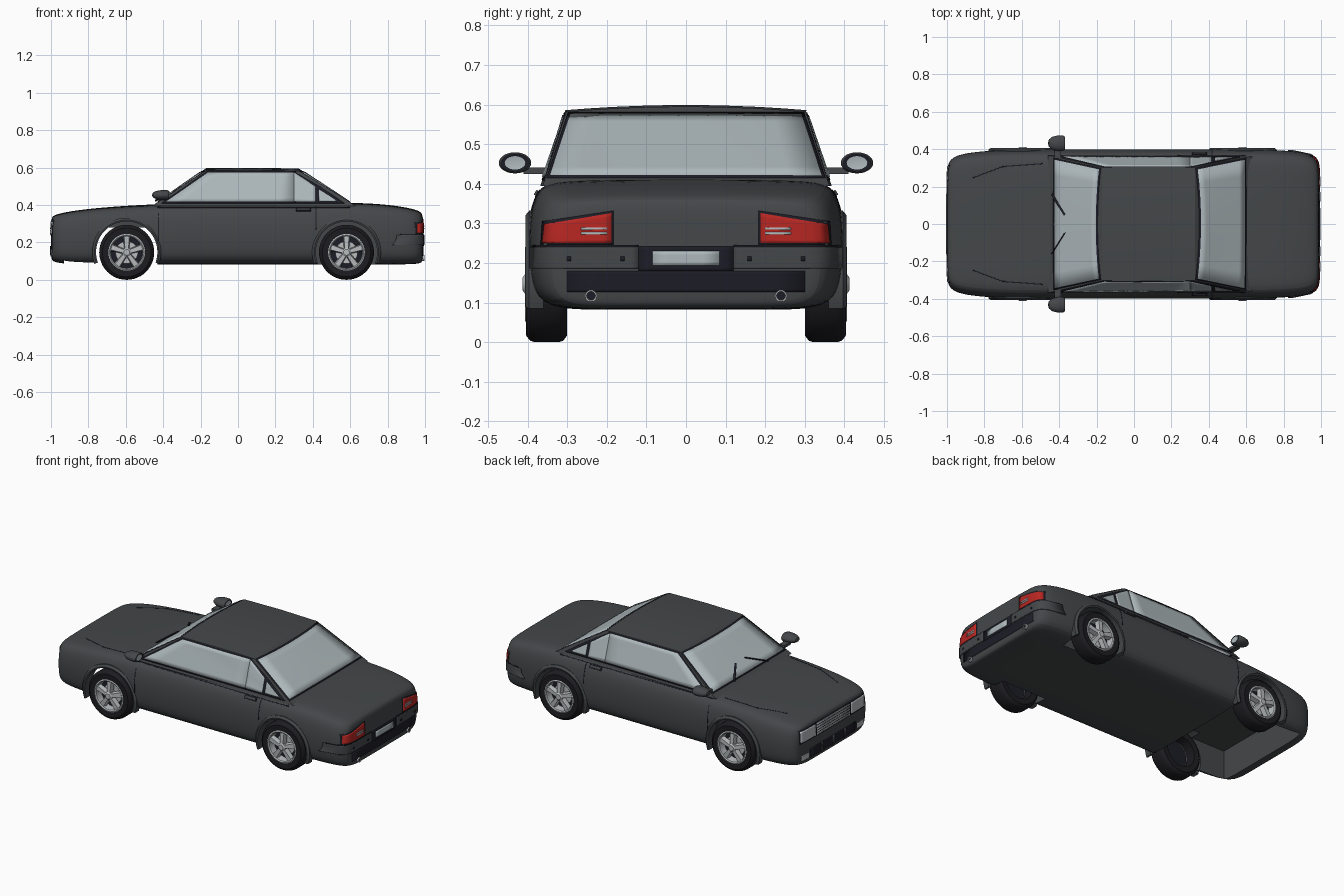
import bpy, bmesh, math
from mathutils import Vector
from mathutils.bvhtree import BVHTree

if "Cube" in bpy.data.objects:
    bpy.data.objects.remove(bpy.data.objects["Cube"])


def material(name, r, g, b):
    m = bpy.data.materials.new(name)
    m.diffuse_color = (r, g, b, 1)
    m.use_nodes = True
    m.node_tree.nodes["Principled BSDF"].inputs["Base Color"].default_value = m.diffuse_color
    return m


PAINT = material("dark grey paint", .058, .063, .067)
GLASS = material("pale glass", .42, .48, .50)
TRIM = material("black trim", .012, .012, .02)
RUBBER = material("tyre rubber", .012, .012, .015)
SILVER = material("silver metal", .48, .51, .52)
RED = material("red lens", .48, .02, .016)


def smooth(ob, angle=35):
    bpy.ops.object.select_all(action='DESELECT')
    ob.select_set(True)
    bpy.context.view_layer.objects.active = ob
    bpy.ops.object.shade_smooth_by_angle(angle=math.radians(angle))


def make(name, verts, faces, mat, recalc=True, angle=35):
    me = bpy.data.meshes.new(name)
    me.from_pydata([tuple(v) for v in verts], [], faces)
    bm = bmesh.new()
    bm.from_mesh(me)
    bmesh.ops.remove_doubles(bm, verts=bm.verts, dist=1e-5)
    if recalc:
        bmesh.ops.recalc_face_normals(bm, faces=bm.faces)
    bm.to_mesh(me)
    bm.free()
    me.materials.append(mat)
    ob = bpy.data.objects.new(name, me)
    bpy.context.collection.objects.link(ob)
    smooth(ob, angle)
    return ob


def bake(ob):
    dg = bpy.context.evaluated_depsgraph_get()
    me = bpy.data.meshes.new_from_object(ob.evaluated_get(dg))
    ob.modifiers.clear()
    ob.data = me


def tree(ob):
    bm = bmesh.new()
    bm.from_mesh(ob.data)
    t = BVHTree.FromBMesh(bm)
    bm.free()
    return t


def lathe(name, prof, c, mat, axis='y', s=1, n=40, e=1.0):
    """Spin (radius, offset) points round an axis through c."""
    verts, faces = [], []
    for r, d in prof:
        for i in range(n):
            a = 2 * math.pi * i / n
            u, w = r * math.cos(a), r * math.sin(a) * e
            p = (u, s * d, w) if axis == 'y' else (s * d, u, w)
            verts.append(Vector(c) + Vector(p))
    for k in range(len(prof) - 1):
        for i in range(n):
            j = (i + 1) % n
            faces.append((k * n + i, k * n + j, k * n + n + j, k * n + n + i))
    return make(name, verts, faces, mat)


def box(name, lo, hi, mat):
    v = [(x, y, z) for x in (lo[0], hi[0]) for y in (lo[1], hi[1]) for z in (lo[2], hi[2])]
    f = [(0, 1, 3, 2), (4, 6, 7, 5), (0, 4, 5, 1), (2, 3, 7, 6), (0, 2, 6, 4), (1, 5, 7, 3)]
    return make(name, v, f, mat)


def patch(name, t, face, q, mat, off=.003, n=8):
    """Thin plate: a 2D quad projected on a surface from a side such as '+x'."""
    ax, sg = 'xyz'.index(face[1]), 1 if face[0] == '+' else -1
    d = Vector((0, 0, 0))
    d[ax] = sg
    oth = [i for i in range(3) if i != ax]
    q = [Vector(p) for p in q]
    verts, faces = [], []
    for i in range(n + 1):
        for j in range(n + 1):
            p = q[0].lerp(q[1], i / n).lerp(q[3].lerp(q[2], i / n), j / n)
            o = d * 2
            o[oth[0]], o[oth[1]] = p
            hit, nor, _, _ = t.ray_cast(o, -d)
            if hit is None:
                hit, nor, _, _ = t.find_nearest(o - d * 1.1)
            verts.append(hit + nor * off)
            if i < n and j < n:
                k = i * (n + 1) + j
                faces.append((k, k + n + 1, k + n + 2, k + 1))
    a, b, c = (verts[k] for k in faces[len(faces) // 2][:3])
    if (b - a).cross(c - a).dot(d) < 0:
        faces = [f[::-1] for f in faces]
    ob = make(name, verts, faces, mat, recalc=False)
    m = ob.modifiers.new("thick", 'SOLIDIFY')
    m.thickness, m.offset = off + .003, -1
    return ob


def rect(a, b, c, d):
    return [(a, c), (b, c), (b, d), (a, d)]


# Body shell: lofted sections (x, half width, top, bottom)
stations = [(-1.0, .29, .325, .11), (-.99, .335, .342, .10), (-.96, .362, .353, .09),
            (-.90, .38, .366, .085), (-.78, .393, .382, .083), (-.6, .4, .396, .082),
            (-.42, .4, .406, .082), (0, .4, .41, .082), (.42, .4, .412, .082),
            (.6, .4, .413, .082), (.78, .396, .405, .082), (.9, .385, .387, .083),
            (.95, .37, .375, .085), (.98, .345, .362, .09), (.99, .30, .337, .105)]
half = [(0, 0), (.45, 0), (.78, 0), (.93, .06), (.985, .2), (1, .45), (.995, .66),
        (.965, .85), (.9, .965), (.75, .99), (.4, 1), (0, 1)]
ring = half + [(-u, f) for u, f in half[-2:0:-1]]
R = len(ring)
bv = [(x, u * w, zb + f * (zt - zb)) for x, w, zt, zb in stations for u, f in ring]
bf = [(k * R + i, k * R + (i + 1) % R, (k + 1) * R + (i + 1) % R, (k + 1) * R + i)
      for k in range(len(stations) - 1) for i in range(R)]
bf += [tuple(range(R)), tuple(range(len(bv) - R, len(bv)))]
body = make("body", bv, bf, PAINT)
body.modifiers.new("soft", 'SUBSURF').levels = 2
bake(body)
BODY = tree(body)

# Wheel arches and hollow nose, cut out of the body
WHEELS = [(x, s) for x in (-.595, .58) for s in (-1, 1)]
cutters = [lathe("arch_cutter", [(0, -.1), (.166, -.1), (.166, .15), (0, .15)], (x, s * .36, .148), PAINT, s=s)
           for x, s in WHEELS]
cutters.append(box("nose_cutter", (-.93, -.33, -.1), (-.43, .33, .28), PAINT))
for c in cutters:
    m = body.modifiers.new("cut", 'BOOLEAN')
    m.operation, m.solver, m.object = 'DIFFERENCE', 'EXACT', c
    c.hide_render = True
bake(body)
for c in cutters:
    bpy.data.objects.remove(c)
smooth(body, 40)

# Cabin with crowned roof
N = 10
line = [(-.46, .368, .395, 0), (-.17, .303, .584, .013), (.08, .305, .586, .013), (.325, .303, .582, .013), (.63, .362, .395, 0)]
cv, cf = [], []
for x, w, z, crown in line:
    for j in range(N + 1):
        t = 2 * j / N - 1
        cv.append((x, w * t, z + crown * (1 - t * t)))
for k in range(4):
    for j in range(N):
        a = k * (N + 1) + j
        cf.append((a, a + 1, a + N + 2, a + N + 1))
cf += [tuple(k * (N + 1) for k in range(5)), tuple(k * (N + 1) + N for k in range(5))]
cabin = make("cabin", cv, cf, PAINT, angle=20)
CAB = tree(cabin)

# Windscreen and rear window with dark surrounds
for nm, f in (("windscreen", '-x'), ("rear_window", '+x')):
    patch(nm + "_seal", CAB, f, [(-.352, .415), (.352, .415), (.298, .58), (-.298, .58)], TRIM, .002)
    patch(nm, CAB, f, [(-.343, .42), (.343, .42), (.292, .574), (-.292, .574)], GLASS, .004)

for s in (-1, 1):
    f = '+y' if s > 0 else '-y'
    # Side windows
    patch("door_window_seal", CAB, f, [(-.41, .409), (.31, .409), (.31, .58), (-.165, .58)], TRIM, .002)
    patch("rear_pillar_seal", CAB, f, [(.30, .409), (.57, .409), (.44, .497), (.30, .577)], TRIM, .002)
    patch("door_window", CAB, f, [(-.385, .417), (.30, .417), (.30, .573), (-.16, .573)], GLASS, .004)
    patch("door_window_back", CAB, f, [(.30, .417), (.415, .417), (.415, .498), (.30, .573)], GLASS, .004)
    patch("quarter_window", CAB, f, [(.432, .42), (.53, .42), (.482, .452), (.432, .484)], GLASS, .004)
    # Door gaps and handle
    patch("door_gap_front", BODY, f, rect(-.427, -.422, .10, .39), TRIM, .001)
    patch("door_gap_rear", BODY, f, rect(.415, .42, .27, .39), TRIM, .001)
    patch("waist_line", BODY, f, rect(-.43, .60, .385, .389), TRIM, .001, 16)
    patch("handle_recess", BODY, f, rect(.31, .39, .366, .384), TRIM, .002)
    patch("door_handle", BODY, f, rect(.316, .384, .37, .38), PAINT, .007)
    # Bonnet creases
    for a, b in (((-.86, .245), (-.70, .305)), ((-.70, .305), (-.49, .32))):
        patch("bonnet_gap", BODY, '+z', [(a[0], s * a[1]), (b[0], s * b[1]), (b[0], s * (b[1] + .005)),
                                         (a[0], s * (a[1] + .005))], TRIM, .001)
    # Tail lamps
    patch("tail_lamp_seal", BODY, '+x', [(s * .183, .243), (s * .366, .245), (s * .362, .305), (s * .183, .332)], TRIM, .002)
    patch("tail_lamp", BODY, '+x', [(s * .188, .25), (s * .36, .25), (s * .355, .298), (s * .188, .326)], RED, .005)
    for z in (.272, .284):
        patch("reverse_lamp", BODY, '+x', rect(s * .2, s * .265, z, z + .006), SILVER, .008, 3)
    # Rear bumper halves, sensors and exhausts
    patch("rear_bumper", BODY, '+x', rect(s * .12, s * .388, .186, .24), PAINT, .007, 14)
    patch("bumper_gap", BODY, '+x', rect(s * .12, s * .386, .24, .245), TRIM, .004, 14)
    for y in (.16, .295):
        patch("parking_sensor", BODY, '+x', rect(s * (y - .005), s * (y + .005), .205, .216), TRIM, .009, 2)
    lathe("exhaust_pipe", [(.011, -.06), (.015, -.06), (.015, .012), (.011, .012), (.011, -.06)],
          (.985, s * .24, .117), SILVER, 'x', n=20)
    lathe("exhaust_hole", [(0, .008), (.011, .008)], (.985, s * .24, .117), TRIM, 'x', n=20)
    # Headlamps and fog lamps
    patch("headlamp_seal", BODY, '-x', rect(s * .165, s * .315, .238, .318), TRIM, .002)
    patch("headlamp", BODY, '-x', rect(s * .172, s * .308, .245, .311), SILVER, .005)
    patch("fog_lamp", BODY, '-x', rect(s * .235, s * .30, .13, .162), SILVER, .004)
    # Door mirror
    c = (-.41, s * .432, .453)
    lathe("mirror_housing", [(0, -.05), (.02, -.045), (.034, -.027), (.041, 0), (.041, .03), (.035, .041), (.03, .041)],
          c, PAINT, 'x', n=28, e=.65)
    lathe("mirror_rim", [(.022, .040), (.034, .042)], c, TRIM, 'x', n=28, e=.65)
    lathe("mirror_glass", [(0, .038), (.026, .041)], c, GLASS, 'x', n=28, e=.65)
    box("mirror_arm", (-.425, min(s * .35, s * .41), .425), (-.39, max(s * .35, s * .41), .441), PAINT)
    # Wiper
    a, b = Vector((-.44, s * .16, .42)), Vector((-.37, s * .048, .464))
    o, h = Vector((.005, .003, 0)), Vector((0, 0, .007))
    make("wiper", [a - o, a + o, a + o + h, a - o + h, b - o, b + o, b + o + h, b - o + h],
         [(0, 1, 2, 3), (4, 5, 6, 7), (0, 1, 5, 4), (1, 2, 6, 5), (2, 3, 7, 6), (3, 0, 4, 7)], TRIM)

# Grille and lower intake
patch("grille_back", BODY, '-x', rect(-.165, .165, .238, .318), TRIM, .002)
for i in range(5):
    patch("grille_bar", BODY, '-x', rect(-.16, .16, .243 + i * .015, .252 + i * .015), SILVER, .005, 4)
patch("lower_intake", BODY, '-x', rect(-.22, .22, .125, .18), TRIM, .003)
for y in (-.11, 0, .11):
    patch("intake_divider", BODY, '-x', rect(y - .008, y + .008, .125, .18), PAINT, .006, 3)

# Rear number plate area and lower valance
patch("plate_recess", BODY, '+x', rect(-.12, .12, .18, .242), TRIM, .004)
patch("number_plate", BODY, '+x', rect(-.085, .085, .194, .23), GLASS, .007, 4)
patch("rear_valance", BODY, '+x', rect(-.30, .30, .127, .18), TRIM, .003)

# Wheels and arch lips
for x, s in WHEELS:
    c = (x, s * .352, .147)
    lathe("tyre", [(.096, -.05), (.13, -.052), (.143, -.042), (.147, -.03), (.147, .03), (.143, .042),
                   (.13, .052), (.096, .05), (.096, -.05)], c, RUBBER, s=s, n=48)
    lathe("rim", [(.097, -.045), (.098, .052), (.092, .055), (.086, .05), (.084, .0)], c, SILVER, s=s)
    lathe("wheel_back", [(.09, .005), (0, .005)], c, TRIM, s=s)
    lathe("brake_disc", [(.06, .006), (.06, .014), (0, .014)], c, SILVER, s=s)
    lathe("hub", [(.024, .01), (.024, .055), (.016, .061), (0, .061)], c, SILVER, s=s, n=20)
    sv, sf = [], []
    for k in range(5):
        a = math.pi / 2 + k * math.tau / 5
        u, w = Vector((math.cos(a), 0, math.sin(a))), Vector((-math.sin(a), 0, math.cos(a)))
        n0 = len(sv)
        for r, hw, top in ((.012, .013, .056), (.09, .02, .05)):
            for g, d in ((-1, .025), (1, .025), (.7, top), (-.7, top)):
                sv.append(Vector(c) + u * r + w * hw * g + Vector((0, s * d, 0)))
        sf += [tuple(n0 + i for i in q) for q in
               ((0, 1, 2, 3), (4, 5, 6, 7), (0, 1, 5, 4), (1, 2, 6, 5), (2, 3, 7, 6), (3, 0, 4, 7))]
    make("wheel_spokes", sv, sf, SILVER)
    lv, lf, M = [], [], 32
    for i in range(M + 1):
        a = math.radians(-20 + 220 * i / M)
        for r, y in ((.164, .36), (.164, .404), (.172, .406), (.184, .396), (.184, .36)):
            lv.append((x + r * math.cos(a), s * y, .148 + r * math.sin(a)))
        if i < M:
            lf += [(i * 5 + k, i * 5 + (k + 1) % 5, i * 5 + 5 + (k + 1) % 5, i * 5 + 5 + k) for k in range(5)]
    lf += [tuple(range(5)), tuple(range(M * 5, M * 5 + 5))]
    make("arch_lip", lv, lf, PAINT)
